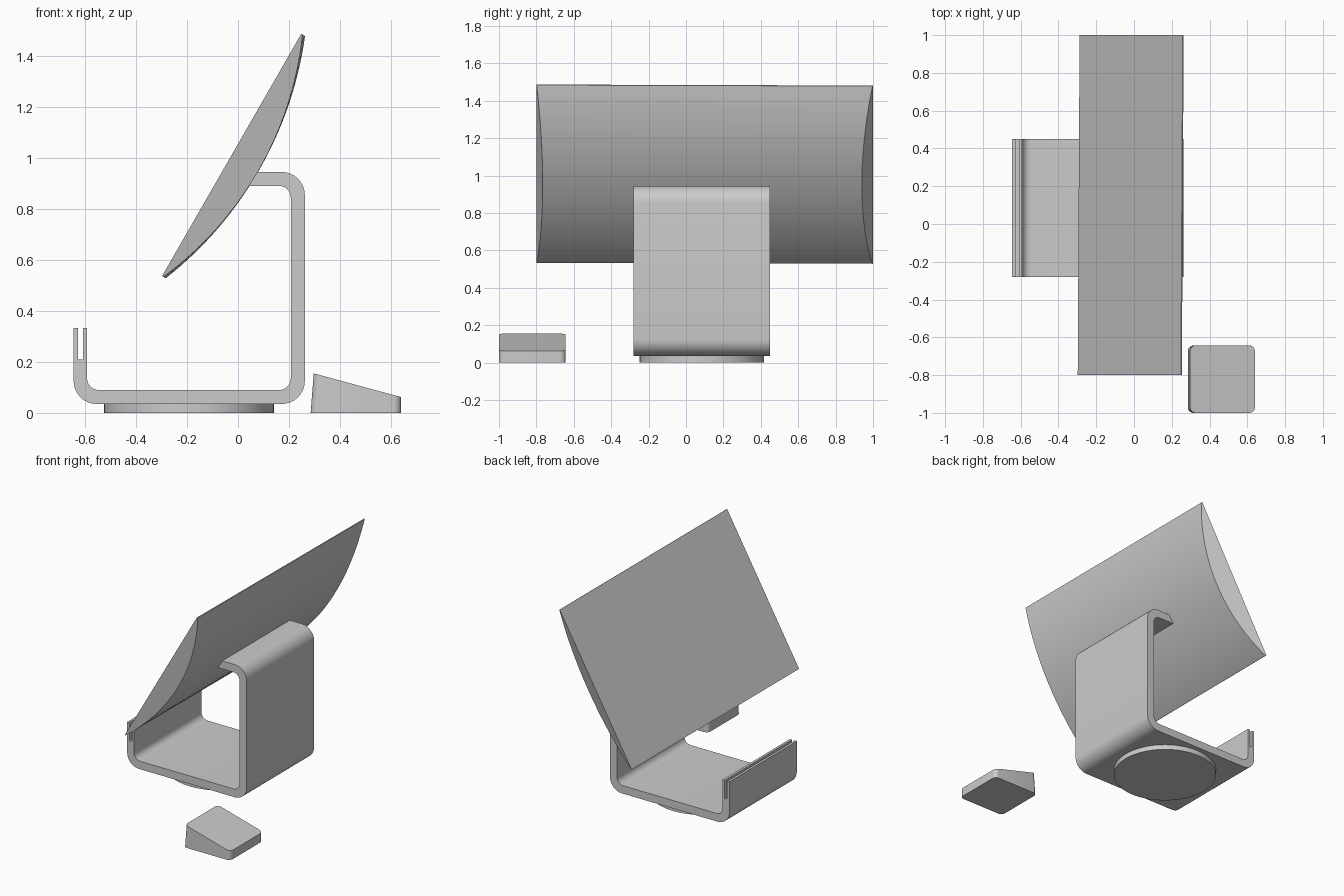
import bpy, bmesh, math
from mathutils import Vector

if "Cube" in bpy.data.objects:
    bpy.data.objects.remove(bpy.data.objects["Cube"])


def fillet(corners, steps=8):
    """Round the corners of a closed 2D outline given as (x, y, radius)."""
    out = []
    n = len(corners)
    for i, (x, y, r) in enumerate(corners):
        p = Vector((x, y))
        if r == 0:
            out.append(p)
            continue
        a = (Vector(corners[i - 1][:2]) - p).normalized()
        b = (Vector(corners[(i + 1) % n][:2]) - p).normalized()
        half = a.angle(b) / 2
        centre = p + (a + b).normalized() * (r / math.sin(half))
        start = p + a * (r / math.tan(half)) - centre
        end = p + b * (r / math.tan(half)) - centre
        for k in range(steps + 1):
            t = k / steps * (math.pi / 2 - half) * 2
            total = math.pi - 2 * half
            out.append(centre + (start * math.sin(total - t)
                                 + end * math.sin(t)) / math.sin(total))
    return out


def loft(name, ring_a, ring_b):
    """Closed solid between two matching rings of 3D points."""
    bm = bmesh.new()
    a = [bm.verts.new(p) for p in ring_a]
    b = [bm.verts.new(p) for p in ring_b]
    n = len(a)
    bm.faces.new(a)
    bm.faces.new(b[::-1])
    for i in range(n):
        j = (i + 1) % n
        bm.faces.new((a[i], b[i], b[j], a[j]))
    bmesh.ops.recalc_face_normals(bm, faces=bm.faces)
    mesh = bpy.data.meshes.new(name)
    bm.to_mesh(mesh)
    bm.free()
    obj = bpy.data.objects.new(name, mesh)
    bpy.context.collection.objects.link(obj)
    bpy.ops.object.select_all(action='DESELECT')
    obj.select_set(True)
    bpy.context.view_layer.objects.active = obj
    bpy.ops.object.shade_smooth_by_angle(angle=math.radians(30))
    return obj


# Bent plate stand with a slot in its front lip
plate = fillet([
    (0.075, 0.945, 0), (0.262, 0.945, 0.09), (0.262, 0.035, 0.09),
    (-0.645, 0.035, 0.09), (-0.645, 0.333, 0), (-0.628, 0.333, 0),
    (-0.628, 0.21, 0), (-0.609, 0.21, 0), (-0.609, 0.333, 0),
    (-0.592, 0.333, 0), (-0.592, 0.09, 0.045), (0.207, 0.09, 0.045),
    (0.207, 0.89, 0.045), (0.035, 0.89, 0)])
loft("stand", [(p.x, -0.28, p.y) for p in plate],
     [(p.x, 0.45, p.y) for p in plate])

# Round foot under the stand
circle = [(-0.192 + 0.333 * math.cos(t), 0.085 + 0.333 * math.sin(t))
          for t in (math.tau * i / 64 for i in range(64))]
loft("foot_disc", [(x, y, 0) for x, y in circle],
     [(x, y, 0.036) for x, y in circle])

# Leaning display: flat front, bowed back, inward tapering ends
low, high = Vector((-0.293, 0.534)), Vector((0.253, 1.484))
along = (high - low).normalized()
normal = Vector((along.y, -along.x))
length = (high - low).length
EDGE, DEPTH = 0.006, 0.118
sag = DEPTH - EDGE
radius = (length ** 2 / 4 + sag ** 2) / (2 * sag)
section = [(0, 0)]
for i in range(33):
    s = length * i / 32
    d = EDGE + sag - radius + math.sqrt(radius ** 2 - (s - length / 2) ** 2)
    section.append((s, d))
section.append((length, 0))


def display_end(y0, taper, bulge):
    ring = []
    for s, d in section:
        p = low + along * s + normal * d * bulge
        y = y0 + taper * d / DEPTH
        ring.append((p.x + 0.0055 * (y - 0.1), y, p.y - 0.003 * (y - 0.1)))
    return ring


loft("display", display_end(-0.8, 0.034, 1.03), display_end(1.0, -0.06, 0.95))

# Wedge shaped mouse with rounded vertical corners
pad = fillet([(0.285, -1.0, 0.03), (0.64, -1.0, 0.03),
              (0.64, -0.643, 0.03), (0.285, -0.643, 0.03)])
top = []
for p in pad:
    x = 0.64 - (0.64 - p.x) * 0.343 / 0.355
    top.append((x, p.y, 0.062 + (0.64 - x) * 0.093 / 0.343))
loft("mouse", [(p.x, p.y, 0) for p in pad], top)
